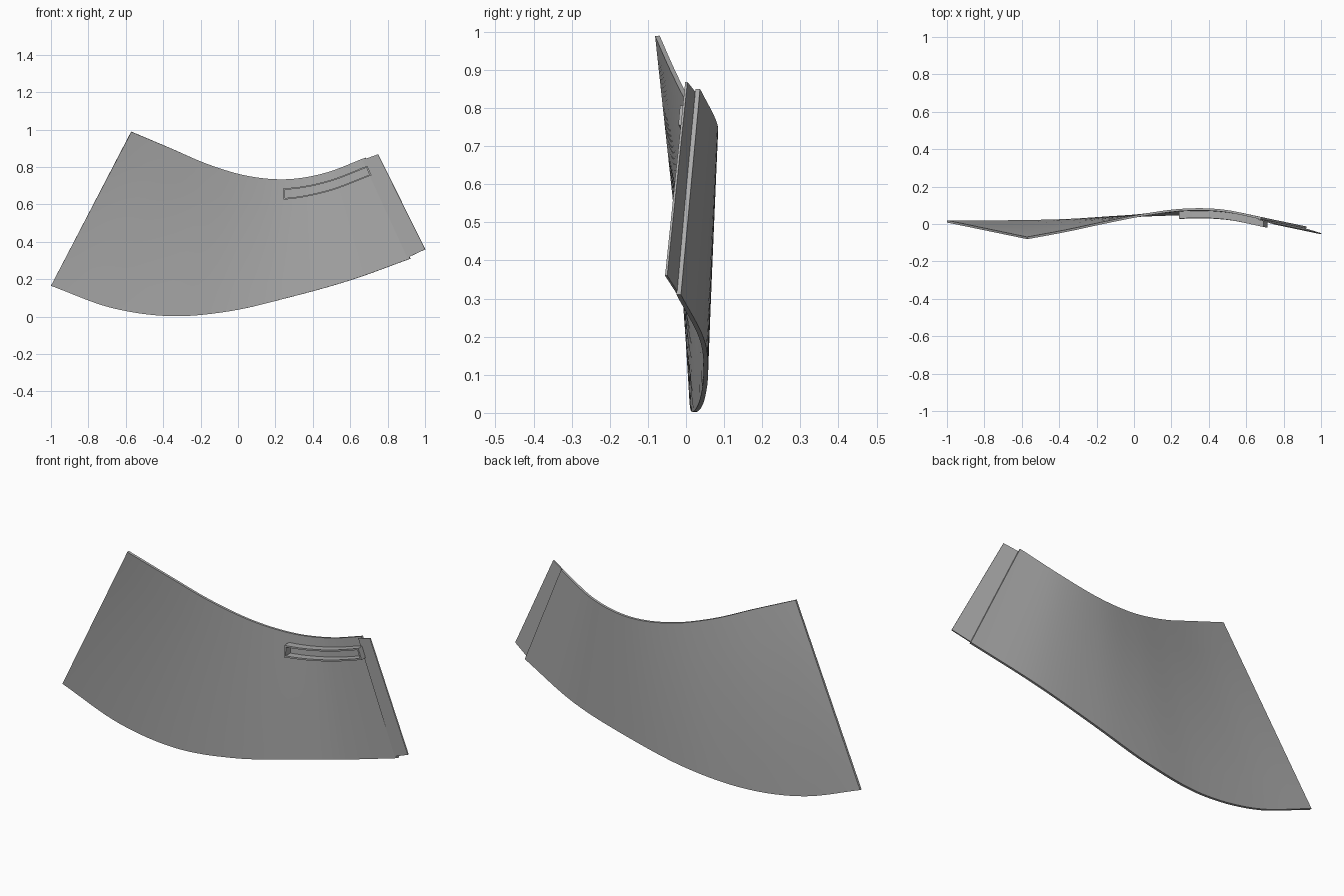
import bpy
import bmesh
import math
from mathutils import Vector

if "Cube" in bpy.data.objects:
    bpy.data.objects.remove(bpy.data.objects["Cube"], do_unlink=True)

grey = bpy.data.materials.new("plain grey")
grey.use_nodes = True
grey.diffuse_color = (0.4, 0.4, 0.4, 1)
grey.node_tree.nodes["Principled BSDF"].inputs["Base Color"].default_value = (0.4, 0.4, 0.4, 1)

# Upper and lower edges of the panel's front surface, evenly spaced along its length
UPPER = [Vector(p) for p in (
    (-0.57, -0.081, 0.988), (-0.36, -0.042, 0.90), (-0.155, 0.002, 0.813),
    (0.055, 0.043, 0.752), (0.265, 0.07, 0.735), (0.47, 0.066, 0.77), (0.68, 0.025, 0.85))]
LOWER = [Vector(p) for p in (
    (-1.0, 0.008, 0.165), (-0.68, 0.008, 0.048), (-0.36, 0.015, 0.003),
    (-0.04, 0.035, 0.03), (0.28, 0.046, 0.105), (0.60, 0.035, 0.195), (0.92, -0.025, 0.31))]


def along(points, t):
    """Smooth curve through the points, t from 0 to 1."""
    pts = [2 * points[0] - points[1]] + points + [2 * points[-1] - points[-2]]
    f = t * (len(points) - 1)
    i = min(int(f), len(points) - 2)
    f -= i
    a, b, c, d = pts[i:i + 4]
    return b + 0.5 * f * (c - a + f * (2 * a - 5 * b + 4 * c - d + f * (3 * (b - c) + d - a)))


def panel_point(t, v):
    """Point on the ruled front surface: t along the length, v down from the upper edge."""
    return along(UPPER, t).lerp(along(LOWER, t), v)


def make_object(name, bm):
    mesh = bpy.data.meshes.new(name)
    bm.to_mesh(mesh)
    bm.free()
    obj = bpy.data.objects.new(name, mesh)
    bpy.context.collection.objects.link(obj)
    mesh.materials.append(grey)
    bpy.ops.object.select_all(action='DESELECT')
    bpy.context.view_layer.objects.active = obj
    obj.select_set(True)
    return obj


def sheet(name, point, columns, rows, thickness):
    """Grid over point(t, v), thickened toward the back."""
    bm = bmesh.new()
    grid = [[bm.verts.new(point(i / columns, j / rows)) for j in range(rows + 1)]
            for i in range(columns + 1)]
    for i in range(columns):
        for j in range(rows):
            bm.faces.new((grid[i][j], grid[i + 1][j], grid[i + 1][j + 1], grid[i][j + 1]))
    obj = make_object(name, bm)
    solid = obj.modifiers.new("thickness", 'SOLIDIFY')
    solid.thickness = thickness
    solid.offset = 1
    bpy.ops.object.modifier_apply(modifier=solid.name)
    bpy.ops.object.shade_smooth_by_angle(angle=math.radians(30))


# Curved main panel
sheet("curved_panel", panel_point, 48, 6, 0.012)

# Thin flap overlapping the front of the panel's left end
FLAP_TOP = Vector((0.665, 0.022, 0.838)), Vector((0.748, -0.002, 0.868))
FLAP_BOTTOM = Vector((0.905, -0.026, 0.315)), Vector((1.0, -0.055, 0.36))
sheet("end_flap", lambda t, v: FLAP_TOP[0].lerp(FLAP_TOP[1], t).lerp(
    FLAP_BOTTOM[0].lerp(FLAP_BOTTOM[1], t), v), 1, 1, 0.006)


# Hollow raised frame following the panel near its upper edge
def frame_loop(inset, steps=16):
    t0, t1 = 0.648 + inset / 2, 0.995 - inset / 2
    v0, v1 = 0.075 + inset, 0.17 - inset
    ts = [t0 + (t1 - t0) * i / steps for i in range(steps + 1)]
    return [panel_point(t, v0) for t in ts] + [panel_point(t, v1) for t in reversed(ts)]


bm = bmesh.new()
back, front = Vector((0, 0.003, 0)), Vector((0, -0.038, 0))
rings = [[bm.verts.new(p + shift) for p in frame_loop(inset)]
         for inset, shift in ((0, back), (0, front), (0.013, front), (0.013, back))]
count = len(rings[0])
for r in range(4):
    a, b = rings[r], rings[(r + 1) % 4]
    for i in range(count):
        k = (i + 1) % count
        bm.faces.new((a[i], a[k], b[k], b[i]))
bmesh.ops.recalc_face_normals(bm, faces=bm.faces)
make_object("raised_slot_frame", bm)
bpy.ops.object.shade_smooth_by_angle(angle=math.radians(30))
